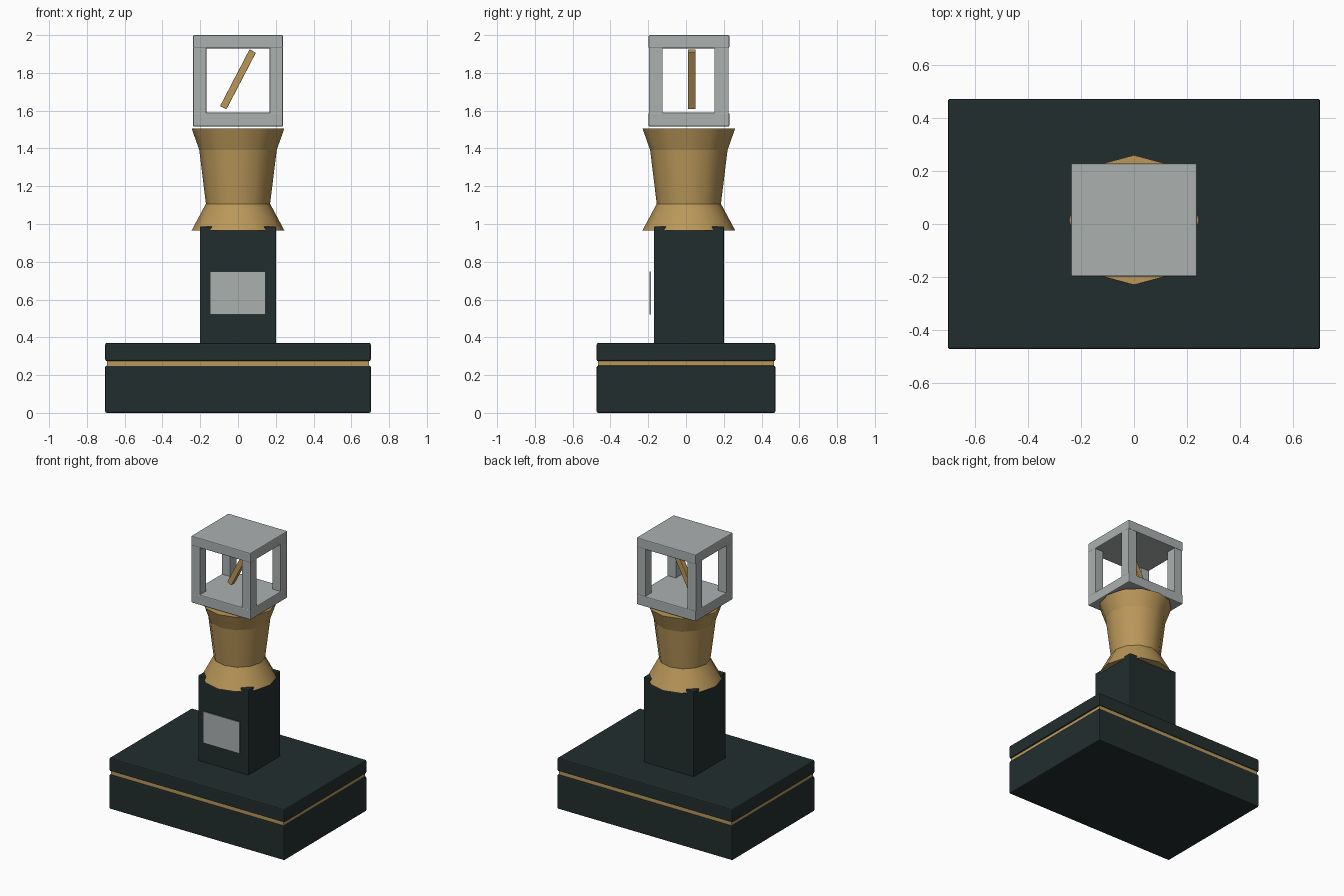
import bpy, bmesh, math
from mathutils import Matrix

if "Cube" in bpy.data.objects:
    bpy.data.objects.remove(bpy.data.objects["Cube"])


def material(name, rgb):
    m = bpy.data.materials.new(name)
    m.diffuse_color = (*rgb, 1)
    m.use_nodes = True
    m.node_tree.nodes["Principled BSDF"].inputs["Base Color"].default_value = m.diffuse_color
    return m


DARK = material("dark green stone", (0.016, 0.027, 0.027))
GOLD = material("brass", (0.49, 0.31, 0.10))
GREY = material("pale silver", (0.41, 0.44, 0.435))


def finish(name, bm, mat):
    me = bpy.data.meshes.new(name)
    bm.to_mesh(me)
    bm.free()
    me.materials.append(mat)
    ob = bpy.data.objects.new(name, me)
    bpy.context.collection.objects.link(ob)
    return ob


def box(name, x, y, z, mat, bevel=0.0):
    """Box from (min, max) ranges with an optional small bevel."""
    bm = bmesh.new()
    bmesh.ops.create_cube(bm, size=1)
    for v in bm.verts:
        for i, (a, b) in enumerate((x, y, z)):
            v.co[i] = (a + b) / 2 + v.co[i] * (b - a)
    ob = finish(name, bm, mat)
    if bevel:
        mod = ob.modifiers.new("soft edge", 'BEVEL')
        mod.width = bevel
        mod.segments = 2
    return ob


def frustum(name, z0, r0, z1, r1, cy, mat):
    """Twelve-sided smooth frustum, sharp at the caps."""
    bm = bmesh.new()
    bmesh.ops.create_cone(bm, cap_ends=True, segments=12, radius1=r0, radius2=r1,
                          depth=z1 - z0,
                          matrix=Matrix.Translation((0, cy, (z0 + z1) / 2)))
    for f in bm.faces:
        f.smooth = len(f.verts) == 4
    for e in bm.edges:
        e.smooth = all(f.smooth for f in e.link_faces)
    return finish(name, bm, mat)


# Base: two slabs with a brass band between them
box("base_slab", (-0.703, 0.703), (-0.473, 0.473), (0, 0.25), DARK, 0.008)
box("base_band", (-0.694, 0.694), (-0.467, 0.467), (0.245, 0.278), GOLD)
box("base_top_slab", (-0.703, 0.703), (-0.473, 0.473), (0.274, 0.37), DARK, 0.008)

# Column and the plate in front of it
box("column", (-0.202, 0.202), (-0.17, 0.20), (0.36, 0.987), DARK, 0.006)
box("front_plate", (-0.148, 0.146), (-0.192, -0.184), (0.52, 0.748), GREY)

# Brass neck in three stacked frustums
CY = 0.015
frustum("neck_lower_flare", 0.965, 0.246, 1.107, 0.170, CY, GOLD)
frustum("neck_body", 1.107, 0.170, 1.392, 0.205, CY, GOLD)
frustum("neck_upper_flare", 1.392, 0.205, 1.505, 0.245, CY, GOLD)

# Open cage: floor, roof and four corner posts
box("cage_floor", (-0.238, 0.238), (-0.198, 0.229), (1.516, 1.59), GREY, 0.006)
box("cage_roof", (-0.238, 0.238), (-0.198, 0.229), (1.93, 2.0), GREY, 0.006)
for sx, xr in (("left", (-0.237, -0.168)), ("right", (0.168, 0.237))):
    for sy, yr in (("front", (-0.197, -0.124)), ("back", (0.151, 0.226))):
        box(f"cage_post_{sy}_{sx}", xr, yr, (1.585, 1.935), GREY, 0.003)

# Tilted brass rod inside the cage
rod = box("cage_rod", (-0.019, 0.019), (-0.02, 0.02), (-0.169, 0.169), GOLD, 0.003)
rod.location = (0, 0.03, 1.766)
rod.rotation_euler = (0, math.radians(27.5), 0)
